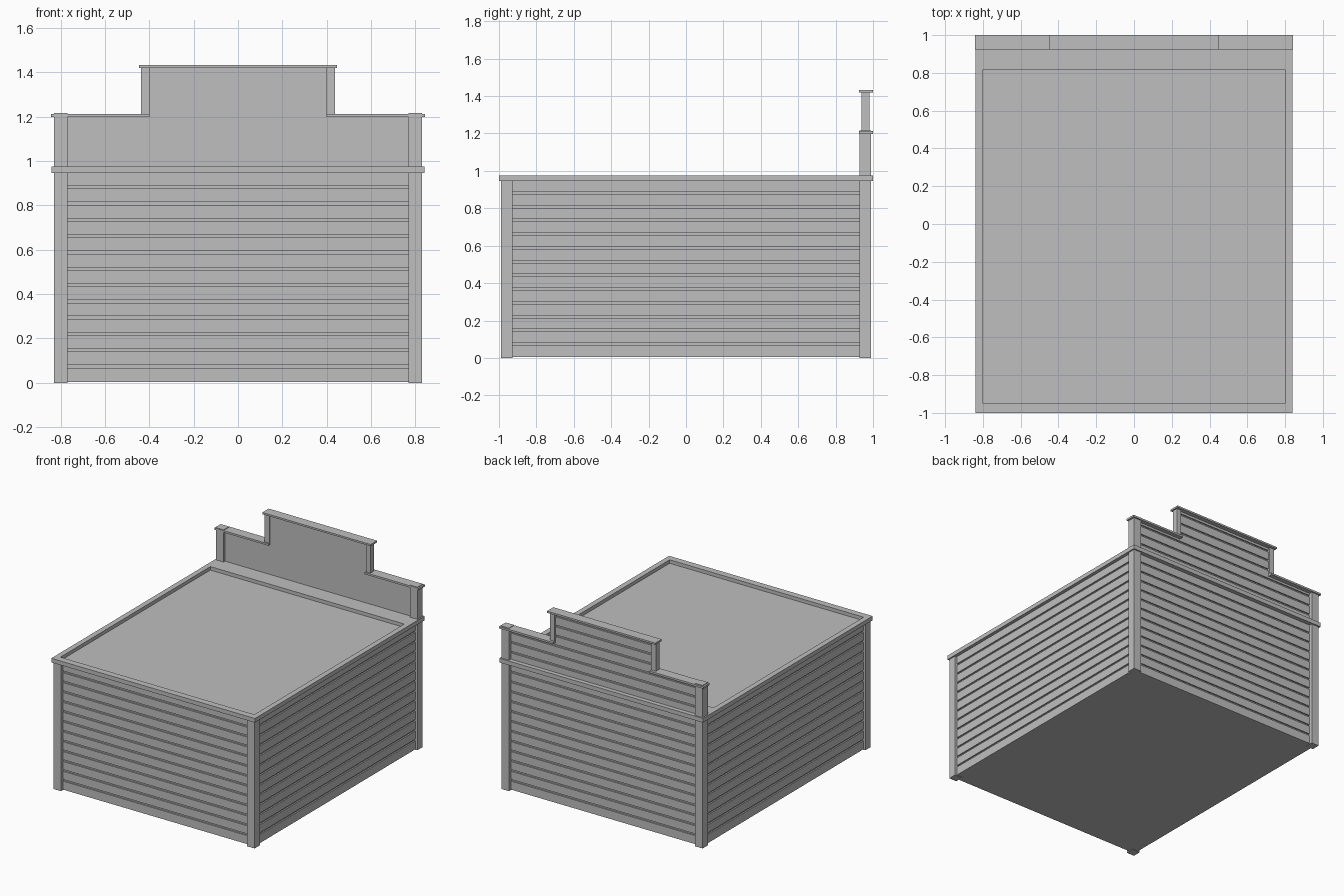
import bpy
import bmesh
from mathutils import Matrix, Vector

cube = bpy.data.objects.get("Cube")
if cube:
    bpy.data.objects.remove(cube, do_unlink=True)

grey = bpy.data.materials.new("plain_grey")
grey.use_nodes = True
colour = (0.52, 0.52, 0.52, 1)
grey.diffuse_color = colour
grey.node_tree.nodes["Principled BSDF"].inputs["Base Color"].default_value = colour


def boxes(name, extents):
    """One object made of boxes, each given as (x0, x1, y0, y1, z0, z1)."""
    bm = bmesh.new()
    for x0, x1, y0, y1, z0, z1 in extents:
        centre = Vector((x0 + x1, y0 + y1, z0 + z1)) / 2
        size = Matrix.Diagonal((x1 - x0, y1 - y0, z1 - z0, 1))
        bmesh.ops.create_cube(bm, size=1, matrix=Matrix.Translation(centre) @ size)
    mesh = bpy.data.meshes.new(name)
    bm.to_mesh(mesh)
    bm.free()
    mesh.materials.append(grey)
    obj = bpy.data.objects.new(name, mesh)
    bpy.context.collection.objects.link(obj)
    return obj


PITCH, GAP, DEPTH = 0.0735, 0.013, 0.01
WX, WY = 0.815, 0.968       # outer faces of the boards
PX, PY, POST = 0.83, 0.99, 0.062
RX, RY = 0.84, 1.0          # roof rim
EAVE, RIM = 0.945, 0.976
LOW, HIGH = 1.2, 1.42       # parapet steps


def courses(bottom, top):
    """Heights of the boards lying between bottom and top."""
    for i in range(int(top / PITCH) + 1):
        z0 = max(bottom, i * PITCH + (GAP / 2 if i else 0))
        z1 = min(top, (i + 1) * PITCH - GAP / 2)
        if z1 - z0 > 0.004:
            yield z0, z1


# Main block with horizontal boards on all four walls
CX, CY = WX - DEPTH, WY - DEPTH
boxes("wall_core", [(-CX, CX, -CY, CY, 0.004, EAVE + 0.005)])
boxes("wall_boards", [(-WX, WX, -WY, WY, z0, z1) for z0, z1 in courses(0.004, EAVE)])

# Corner posts, the rear pair rising to the parapet
for side, s in (("left", 1), ("right", -1)):
    x0, x1 = sorted((s * (PX - POST), s * PX))
    boxes("front_post_" + side, [(x0, x1, -PY, -PY + POST, 0, EAVE)])
    boxes("rear_post_" + side, [(x0, x1, PY - POST, PY, 0, LOW + 0.016)])

# Roof rim around a sunken flat roof
IX, FRONT_IN, BACK_IN = 0.8, -0.95, 0.817
boxes("roof_rim", [
    (-RX, RX, -RY, FRONT_IN, EAVE, RIM),
    (-RX, RX, BACK_IN, RY, EAVE, RIM),
    (-RX, -IX, FRONT_IN, BACK_IN, EAVE, RIM),
    (IX, RX, FRONT_IN, BACK_IN, EAVE, RIM)])

# Stepped parapet wall, plain inside and boarded outside
TRIM, TRIM_IN = 0.437, 0.398
sections = [(PX - 0.03, RIM, LOW), (TRIM - 0.015, LOW, HIGH)]
boxes("parapet_wall", [(-w, w, 0.945, 0.957, z0, z1) for w, z0, z1 in sections])
boxes("parapet_boards", [(-w, w, 0.957, 0.967, z0, z1)
                         for w, bottom, top in sections
                         for z0, z1 in courses(bottom, top)])

# Trim posts and coping boards
for side, s in (("left", 1), ("right", -1)):
    x0, x1 = sorted((s * TRIM_IN, s * TRIM))
    boxes("parapet_trim_" + side, [(x0, x1, 0.937, 0.98, LOW, HIGH)])
    x0, x1 = sorted((s * TRIM_IN, s * 0.843))
    boxes("lower_coping_" + side, [(x0, x1, 0.925, RY, LOW - 0.002, LOW + 0.012)])
boxes("upper_coping", [(-0.447, 0.447, 0.925, RY, HIGH, HIGH + 0.013)])
